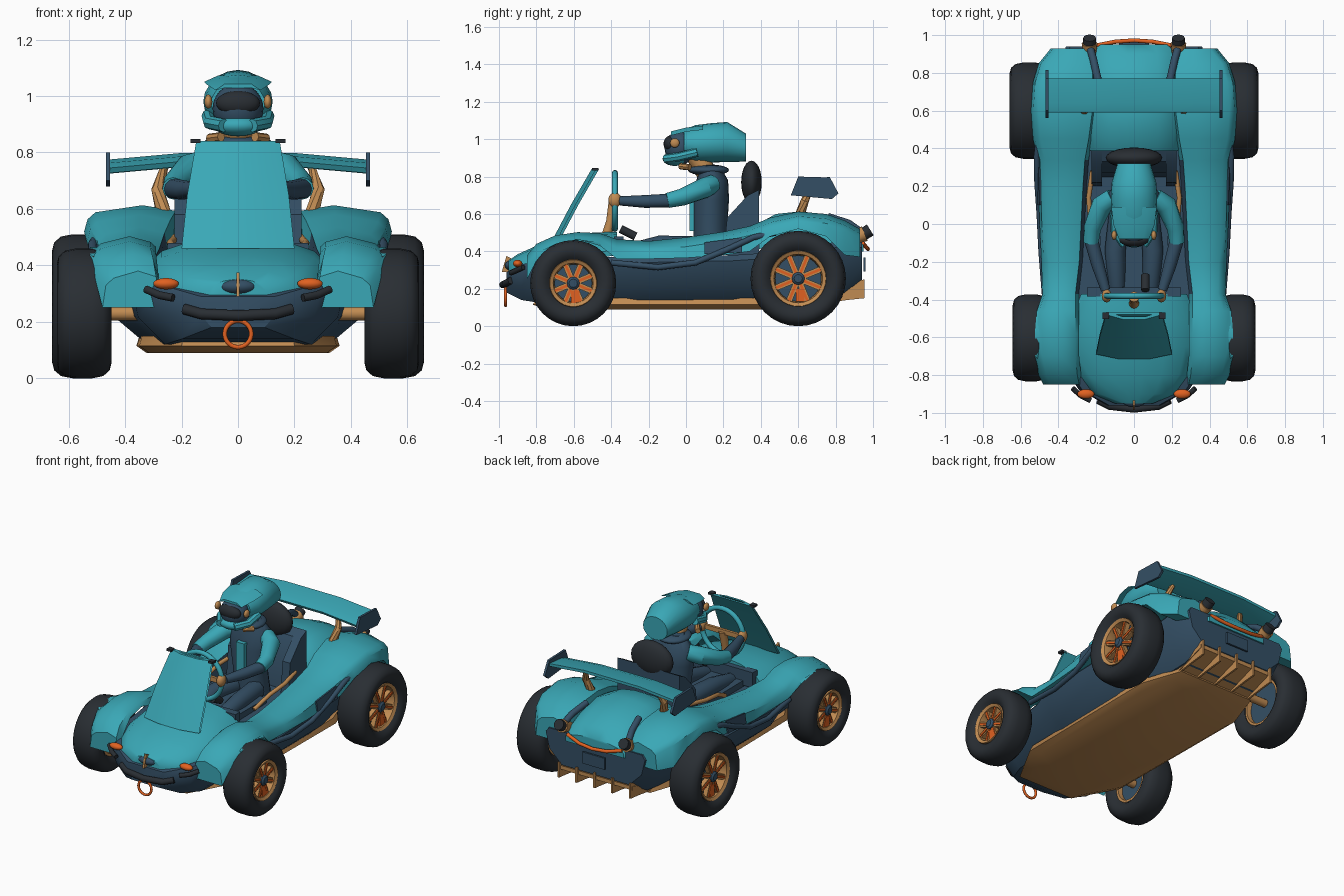
import bpy, bmesh, math
from mathutils import Vector, Matrix

if "Cube" in bpy.data.objects:
    bpy.data.objects.remove(bpy.data.objects["Cube"])

def colour(name, rgb):
    m = bpy.data.materials.new(name)
    m.diffuse_color = (*rgb, 1)
    m.use_nodes = True
    m.node_tree.nodes["Principled BSDF"].inputs["Base Color"].default_value = m.diffuse_color
    return m

TEAL = colour("teal", (0.042, 0.39, 0.47))
NAVY = colour("navy", (0.034, 0.078, 0.13))
BLACK = colour("charcoal", (0.022, 0.027, 0.033))
TAN = colour("tan", (0.53, 0.26, 0.085))
ORANGE = colour("orange", (0.75, 0.12, 0.015))

def finish(name, bm, mat, angle=35):
    bmesh.ops.recalc_face_normals(bm, faces=bm.faces)
    me = bpy.data.meshes.new(name)
    bm.to_mesh(me)
    bm.free()
    me.materials.append(mat)
    for p in me.polygons:
        p.use_smooth = True
    me.set_sharp_from_angle(angle=math.radians(angle))
    ob = bpy.data.objects.new(name, me)
    bpy.context.collection.objects.link(ob)
    return ob

def loft(name, rings, mat, caps=True, loop=False, angle=35):
    """Skin closed cross-sections into one surface."""
    bm = bmesh.new()
    vs = [[bm.verts.new(p) for p in r] for r in rings]
    n = len(vs[0])
    pairs = list(zip(vs, vs[1:])) + ([(vs[-1], vs[0])] if loop else [])
    for a, b in pairs:
        for i in range(n):
            j = (i + 1) % n
            bm.faces.new((a[i], a[j], b[j], b[i]))
    if caps and not loop:
        bm.faces.new(vs[0])
        bm.faces.new(vs[-1])
    return finish(name, bm, mat, angle)

def tube(name, pts, radii, mat, n=12, loop=False):
    pts = [Vector(p) for p in pts]
    if not isinstance(radii, (list, tuple)):
        radii = [radii] * len(pts)
    rings = []
    for i, p in enumerate(pts):
        if loop:
            t = pts[(i + 1) % len(pts)] - pts[i - 1]
        else:
            t = pts[min(i + 1, len(pts) - 1)] - pts[max(i - 1, 0)]
        q = t.to_track_quat('Z', 'Y')
        rings.append([p + q @ Vector((radii[i] * math.cos(k * math.tau / n),
                                      radii[i] * math.sin(k * math.tau / n), 0)) for k in range(n)])
    return loft(name, rings, mat, loop=loop)

def ring(name, c, R, r, mat, n=32):
    """Torus facing along y."""
    rings = []
    for k in range(n):
        a = k * math.tau / n
        rings.append([(c[0] + (R + r * math.cos(b)) * math.cos(a), c[1] + r * math.sin(b),
                       c[2] + (R + r * math.cos(b)) * math.sin(a)) for b in (i * math.tau / 8 for i in range(8))])
    return loft(name, rings, mat, loop=True, angle=60)

def ball(name, c, s, mat, tilt=0):
    bm = bmesh.new()
    M = Matrix.Translation(c) @ Matrix.Rotation(tilt, 4, 'X') @ Matrix.Diagonal((*s, 1))
    bmesh.ops.create_uvsphere(bm, u_segments=20, v_segments=12, radius=1, matrix=M)
    return finish(name, bm, mat, 60)

def box(name, c, s, mat, rot=(0, 'X')):
    bm = bmesh.new()
    M = Matrix.Translation(c) @ Matrix.Rotation(rot[0], 4, rot[1]) @ Matrix.Diagonal((*s, 1))
    bmesh.ops.create_cube(bm, size=1, matrix=M)
    return finish(name, bm, mat)

def side_prism(name, yz, x0, x1, mat):
    return loft(name, [[(x, y, z) for y, z in yz] for x in (x0, x1)], mat)

def mirrored(half):
    """Close a right-hand half section into a full loop."""
    return half + [(-x, y, z) for x, y, z in reversed(half)]

# Lower tub: station y, half width, bottom, top
tub = [(-.96, .14, .18, .29), (-.88, .29, .14, .33), (-.75, .38, .12, .36), (-.4, .42, .12, .37),
       (-.25, .475, .12, .37), (.25, .475, .12, .38), (.4, .44, .12, .39), (.8, .41, .15, .45), (.94, .36, .23, .45)]
loft("lower_tub", [mirrored([(.68 * w, y, b), (.93 * w, y, b + .4 * (t - b)), (w, y, t - .03), (.94 * w, y, t)])
                   for y, w, b, t in tub], NAVY)

# Floor pan and diffuser
pan = [(.2, -.82), (.35, -.55), (.36, .5), (.27, .76)]
outline = pan + [(-x, y) for x, y in reversed(pan)]
loft("floor_pan", [[(x * k, y * k, z) for x, y in outline] for k, z in ((.9, .09), (1, .115), (.97, .15))], TAN)
side_prism("diffuser_ramp", [(.68, .11), (.94, .2), (.94, .225), (.68, .15)], -.27, .27, TAN)
for i in range(5):
    x = -.26 + i * .13
    side_prism("diffuser_fin", [(.72, .12), (.86, .14), (.955, .15), (.955, .25), (.72, .2)], x - .006, x + .006, TAN)

# Hood and rear deck: station y, half width, crown height, edge height
def deck(name, stations):
    return loft(name, [mirrored([(w, y, e - .03), (w, y, e), (.82 * w, y, e + .55 * (t - e)),
                                 (.5 * w, y, e + .87 * (t - e)), (.15 * w, y, t)])
                       for y, w, t, e in stations], TEAL, angle=40)

deck("hood", [(-.95, .1, .35, .31), (-.9, .22, .385, .32), (-.8, .29, .43, .345), (-.65, .33, .475, .37),
              (-.5, .33, .5, .39), (-.37, .28, .505, .41)])
deck("rear_deck", [(.39, .25, .55, .44), (.48, .26, .60, .48), (.62, .26, .615, .5), (.78, .26, .585, .46),
                   (.9, .25, .53, .43), (.95, .21, .47, .43)])

# Fenders with side pods: y, inner x, outer x, top, bottom
pod = [(-.85, .27, .48, .38, .25), (-.8, .28, .505, .44, .35), (-.7, .29, .525, .485, .44), (-.58, .29, .525, .503, .465),
       (-.46, .29, .515, .497, .43), (-.37, .29, .485, .465, .36), (-.2, .27, .49, .455, .36), (0, .26, .5, .475, .365),
       (.2, .25, .505, .505, .38), (.34, .24, .51, .535, .4), (.45, .22, .535, .58, .48), (.6, .2, .545, .613, .52),
       (.75, .2, .535, .6, .48), (.85, .2, .505, .565, .38), (.93, .22, .44, .52, .37)]
for s in (1, -1):
    ob = loft("fender_and_pod", [[(s * a, y, b), (s * (a + .02), y, t - .02), (s * (a + .4 * (o - a)), y, t),
                                  (s * (o - .04), y, t - .025), (s * (o - .012), y, t - .05), (s * o, y, b)]
                                 for y, a, o, t, b in pod], TEAL)
    ob.data.materials.append(NAVY)
    for p in ob.data.polygons:  # cockpit side lining
        if abs(p.center.y) < .39 and p.center.y > -.35 and p.normal.x * s < -.7:
            p.material_index = 1
    # Side marker panel and sill pipe
    loft("side_panel", [[(s * (.494 + d), .1, .448), (s * (.498 + d), .3, .474), (s * (.511 + d), .3, .395),
                         (s * (.504 + d), .1, .385)] for d in (-.003, .006)], NAVY)
    tube("sill_pipe", [(s * .47, -.4, .34), (s * .49, -.15, .315), (s * .5, .05, .34), (s * .512, .22, .41),
                       (s * .515, .36, .475), (s * .5, .48, .5)], .016, NAVY)
    tube("cockpit_rail", [(s * .2, -.12, .4), (s * .23, 0, .46), (s * .24, .14, .48), (s * .22, .28, .5)], .013, TAN)
    # Front lamps and rear exhausts
    ball("front_lamp", (s * .255, -.9, .335), (.045, .025, .02), ORANGE)
    tube("lamp_bar", [(s * .23, -.935, .285), (s * .28, -.91, .295), (s * .325, -.87, .315)], .014, BLACK)
    tube("exhaust_strip", [(s * .19, .76, .585), (s * .215, .87, .55), (s * .235, .94, .5)], .02, NAVY)
    tube("exhaust_pipe", [(s * .235, .87, .46), (s * .235, .955, .495)], [.03, .042], TAN)
    tube("exhaust_tip", [(s * .235, .945, .49), (s * .235, .985, .515)], .034, BLACK)
    # Wing mounts and end plates
    tube("wing_mount", [(s * .26, .6, .57), (s * .285, .635, .67), (s * .26, .67, .75)], [.028, .022, .014], TAN, 8)
    side_prism("wing_end_plate", [(.56, .7), (.6, .8), (.77, .795), (.815, .71), (.78, .68)], s * .453, s * .468, NAVY)
    box("screen_clip", (s * .15, -.485, .84), (.035, .035, .014), BLACK)

# Rear wing, bowed upward at the middle
loft("rear_wing", [[(x, .59, z), (x, .64, z + .018), (x, .77, z + .03), (x, .77, z + .012), (x, .66, z - .02), (x, .6, z - .018)]
                   for x, z in ((-.455, .745), (-.2, .768), (.2, .768), (.455, .745))], TEAL)

# Windscreen
loft("windscreen", [[(-w, y + d, z), (-.4 * w, y + d - .025, z), (.4 * w, y + d - .025, z), (w, y + d, z)]
                    for w, y, z, d in ((.2, -.69, .46, 0), (.18, -.59, .65, 0), (.148, -.48, .84, 0),
                                       (.148, -.48, .84, .015), (.18, -.59, .65, .015), (.2, -.69, .46, .015))],
     TEAL, loop=True)

# Nose: bumper, tow ring, fin
tube("front_bumper", [(-.19, -.935, .245), (-.13, -.965, .228), (0, -.98, .222), (.13, -.965, .228), (.19, -.935, .245)], .019, BLACK)
ring("tow_ring", (0, -.965, .157), .047, .008, ORANGE, 24)
ball("nose_recess", (0, -.925, .325), (.07, .045, .03), NAVY)
side_prism("nose_fin", [(-.985, .29), (-.96, .375), (-.93, .36), (-.93, .29)], -.006, .006, TAN)

# Tail: trim strip and plate
tube("tail_strip", [(-.2, .945, .445), (-.1, .965, .42), (0, .972, .413), (.1, .965, .42), (.2, .945, .445)], .011, ORANGE)
box("tail_plate", (0, .955, .33), (.16, .012, .075), NAVY)

# Wheels
def lathe(name, s, c, profile, mat, caps=False, n=32):
    return loft(name, [[(s * (c[0] + d), c[1] + r * math.cos(k * math.tau / n), c[2] + r * math.sin(k * math.tau / n))
                        for k in range(n)] for d, r in profile], mat, caps)

for end, c, R, h, rim in (("front", (.545, -.603, .23), .23, .097, .125), ("rear", (.555, .6, .255), .255, .103, .148)):
    for s in (1, -1):
        tyre = [(-.7, rim), (-.9, rim + .02), (-1, R - .055), (-.93, R - .028), (-.7, R - .008), (-.3, R)]
        prof = [(d * h, r) for d, r in tyre] + [(-d * h, r) for d, r in reversed(tyre)]
        lathe(end + "_tyre", s, c, prof, BLACK)
        lathe(end + "_rim", s, c, [(-.07, rim), (-.07, rim - .015), (.03, rim - .025), (.07, rim - .018), (.08, rim), (.06, rim + .006), (-.06, rim + .006)], TAN)
        lathe(end + "_brake_disc", s, c, [(-.04, rim - .01), (.015, rim - .025)], NAVY, True)
        lathe(end + "_hub", s, c, [(.0, .036), (.07, .034), (.08, .022)], NAVY, True, 12)
        tube(end + "_axle", [(s * .3, c[1], c[2]), (s * (c[0] - .02), c[1], c[2])], .025, TAN)
        for k in range(8):
            a = k * math.tau / 8 + math.pi / 8
            mid = (s * (c[0] + .045), c[1] + rim * .56 * math.cos(a), c[2] + rim * .56 * math.sin(a))
            box(end + "_spoke", mid, (.03, rim * .75, .032), TAN, (a, 'X'))
            mid = (mid[0] + s * .017, mid[1], mid[2])
            box(end + "_spoke_stripe", mid, (.008, rim * .7, .014), ORANGE, (a, 'X'))
        box(end + "_caliper", (s * (c[0] + .04), c[1] + .01, c[2] - rim * .6), (.05, .045, .07), ORANGE)

# Cockpit fittings
box("dashboard", (0, -.36, .43), (.5, .05, .1), NAVY)
box("cockpit_floor", (0, -.16, .385), (.36, .4, .05), NAVY)
tube("steering_column", [(0, -.43, .46), (0, -.405, .56), (0, -.385, .67)], [.03, .022, .028], TAN)
ring("steering_wheel", (0, -.38, .67), .15, .016, TEAL)
box("steering_spoke", (0, -.38, .67), (.29, .018, .03), TAN)
tube("gear_lever", [(.06, -.35, .52), (.06, -.27, .48)], .022, BLACK)
for x0, x1 in ((-.17, .17), (-.225, -.17), (.17, .225)):
    f = .05 if abs(x0 + x1) < .01 else 0
    side_prism("seat_back", [(.2 + f, .38), (.22 + f, .58), (.33, .7), (.39, .73), (.39, .38)], x0, x1, NAVY)
ball("head_cushion", (0, .35, .77), (.15, .055, .115), BLACK)

# Driver body
def ellipses(name, rows, mat, axis='z', n=20):
    rings = []
    for t, c, rx, rv in rows:
        pts = [(rx * math.cos(k * math.tau / n), c + rv * math.sin(k * math.tau / n)) for k in range(n)]
        rings.append([(u, v, t) if axis == 'z' else (u, t, v) for u, v in pts])
    return loft(name, rings, mat, angle=50)

ellipses("torso", [(.38, .14, .12, .1), (.52, .13, .11, .09), (.68, .135, .14, .095), (.78, .14, .14, .085), (.86, .13, .07, .05)], NAVY)
ball("neck_ring", (0, .12, .835), (.1, .11, .03), NAVY)
tube("neck", [(0, .11, .82), (0, .05, .92)], .055, TAN)
box("chest_panel", (0, .035, .62), (.06, .03, .22), TEAL)
for s in (1, -1):
    tube("upper_arm", [(s * .11, .14, .76), (s * .17, .1, .74), (s * .22, -.02, .69), (s * .228, -.1, .672)], [.05, .056, .046, .04], TEAL)
    tube("forearm", [(s * .228, -.08, .672), (s * .19, -.22, .667), (s * .15, -.35, .67)], [.037, .034, .025], NAVY)
    ball("glove", (s * .145, -.38, .675), (.026, .035, .04), TAN)
    tube("thigh", [(s * .07, .08, .42), (s * .1, -.14, .43), (s * .09, -.33, .39)], [.06, .055, .045], NAVY)
    ball("goggle_hinge", (s * .105, -.06, .98), (.014, .025, .025), TAN)
    tube("cheek_guard", [(s * .105, .06, .93), (s * .1, -.04, .905), (s * .05, -.11, .895)], .024, TEAL, 8)
    tube("collar_tab", [(s * .1, .02, .85), (s * .06, -.03, .855)], .017, TAN, 8)

# Driver head
ellipses("helmet_shell", [(-.01, .975, .095, .075), (.05, .975, .118, .1), (.13, .98, .123, .105),
                          (.22, .985, .118, .107), (.32, .955, .088, .075)], TEAL, 'y')
ball("face_mask", (0, -.03, .955), (.09, .085, .09), NAVY)
ball("visor", (0, -.085, .975), (.078, .035, .043), BLACK)
ball("chin_guard", (0, -.06, .895), (.085, .065, .038), TEAL)
loft("helmet_peak", [[(-w, y, z), (-.6 * w, y, z + .022), (.6 * w, y, z + .022), (w, y, z), (.6 * w, y, z + .008), (-.6 * w, y, z + .008)]
                     for y, w, z in ((.09, .12, 1.05), (0, .11, 1.04), (-.08, .08, 1.02))], TEAL)
